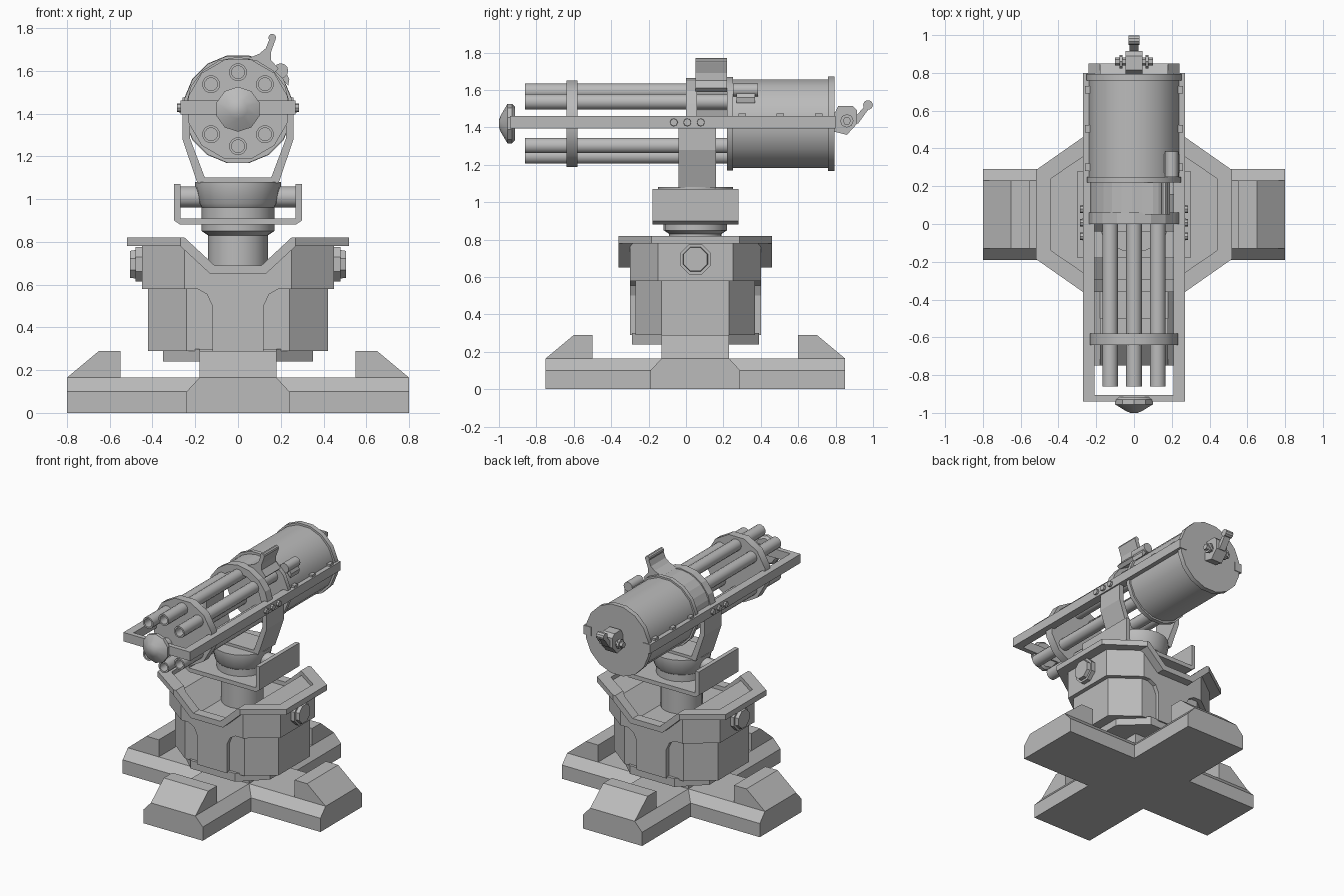
import bpy, bmesh, math
from mathutils import Matrix, Vector

cube = bpy.data.objects.get("Cube")
if cube:
    bpy.data.objects.remove(cube)

grey = bpy.data.materials.new("plain grey")
grey.use_nodes = True
grey.diffuse_color = (0.5, 0.5, 0.5, 1)
grey.node_tree.nodes["Principled BSDF"].inputs["Base Color"].default_value = (0.5, 0.5, 0.5, 1)

CY = 0.05   # centre of the stand along y
GZ = 1.42   # height of the gun axis


def finish(name, bm, smooth=False):
    bmesh.ops.recalc_face_normals(bm, faces=bm.faces)
    mesh = bpy.data.meshes.new(name)
    bm.to_mesh(mesh)
    bm.free()
    mesh.materials.append(grey)
    if smooth:
        mesh.shade_smooth()
        mesh.set_sharp_from_angle(angle=math.radians(35))
    else:
        mesh.shade_flat()
    ob = bpy.data.objects.new(name, mesh)
    bpy.context.collection.objects.link(ob)
    return ob


def place(axis, u, v, t):
    return Vector({"x": (t, u, v), "y": (u, t, v), "z": (u, v, t)}[axis])


def prism(name, pts, axis, a, b):
    """Extrude a closed outline along an axis from a to b."""
    bm = bmesh.new()
    lo = [bm.verts.new(place(axis, u, v, a)) for u, v in pts]
    hi = [bm.verts.new(place(axis, u, v, b)) for u, v in pts]
    bm.faces.new(lo)
    bm.faces.new(hi[::-1])
    n = len(pts)
    for i in range(n):
        bm.faces.new((lo[i], lo[(i + 1) % n], hi[(i + 1) % n], hi[i]))
    return finish(name, bm)


def lathe(name, axis, u, v, profile, n=12, turn=0.0, smooth=True):
    """Revolve (position, radius) pairs around an axis through u, v."""
    bm = bmesh.new()
    rings = []
    for t, r in profile:
        angles = [turn + math.tau * i / n for i in range(n)]
        rings.append([bm.verts.new(place(axis, u + r * math.cos(a), v + r * math.sin(a), t)) for a in angles])
    for p, q in zip(rings, rings[1:]):
        for i in range(n):
            bm.faces.new((p[i], p[(i + 1) % n], q[(i + 1) % n], q[i]))
    bm.faces.new(rings[0])
    bm.faces.new(rings[-1][::-1])
    return finish(name, bm, smooth)


def box(name, x, y, z):
    return prism(name, [(x[0], y[0]), (x[1], y[0]), (x[1], y[1]), (x[0], y[1])], "z", *z)


def mirrored(half):
    """Close an outline by mirroring its right half across u = 0."""
    return half + [(-u, v) for u, v in reversed(half)]


def octagon(x, y, cx, cy):
    half = [(cx, CY - y), (x, CY - cy), (x, CY + cy), (cx, CY + y)]
    return mirrored(half)


def cut(ob, tool, operation):
    mod = ob.modifiers.new("cut", "BOOLEAN")
    mod.operation, mod.solver, mod.object = operation, "EXACT", tool
    deps = bpy.context.evaluated_depsgraph_get()
    mesh = bpy.data.meshes.new_from_object(ob.evaluated_get(deps))
    ob.modifiers.clear()
    ob.data = mesh
    bpy.data.objects.remove(tool)


# Crossed feet with raised pads
foot_section = mirrored([(0.24, 0), (0.24, 0.1), (0.18, 0.165)])
pad_side = [(0.55, 0.15), (0.55, 0.29), (0.65, 0.29), (0.8, 0.165), (0.8, 0.15)]
for k, side in enumerate(("left", "back", "right", "front")):
    spin = Matrix.Translation((0, CY, 0)) @ Matrix.Rotation(k * math.pi / 2, 4, "Z")
    prism(side + "_foot", foot_section, "x", 0, 0.8).data.transform(spin)
    prism(side + "_foot_pad", pad_side, "y", -0.18, 0.18).data.transform(spin)

# Pedestal
box("pedestal_core", (-0.18, 0.18), (CY - 0.18, CY + 0.18), (0.1, 0.26))
prism("pedestal_skirt", octagon(0.35, 0.34, 0.18, 0.18), "z", 0.24, 0.3)
prism("lower_body", octagon(0.42, 0.32, 0.24, 0.18), "z", 0.29, 0.59)
prism("body_panel", mirrored([(0.12, 0.29), (0.12, 0.5), (0.145, 0.555), (0.19, 0.58), (0.25, 0.58), (0.25, 0.6)]),
      "y", CY - 0.35, CY + 0.35)

# Upper body with a trough running front to back
upper = prism("upper_body", octagon(0.45, 0.35, 0.25, 0.2), "z", 0.58, 0.9)
trough = mirrored([(0.6, 0.5), (0.6, 0.79), (0.26, 0.79), (0.12, 0.66)])
cut(upper, prism("tool", trough, "y", -1, 1), "INTERSECT")

# Bent rim around the upper body
sheet = [(0.6, 0.78), (0.6, 0.82), (0.25, 0.82), (0.11, 0.69),
         (-0.11, 0.69), (-0.25, 0.82), (-0.6, 0.82), (-0.6, 0.78),
         (-0.27, 0.78), (-0.13, 0.65), (0.13, 0.65), (0.27, 0.78)]
rim = prism("body_rim", sheet, "y", -1, 1)
cut(rim, prism("tool", octagon(0.52, 0.41, 0.27, 0.235), "z", 0.4, 1), "INTERSECT")
cut(rim, prism("tool", octagon(0.44, 0.34, 0.22, 0.19), "z", 0.4, 1), "DIFFERENCE")

# Side caps on the body
for s, side in ((1, "left"), (-1, "right")):
    lathe(side + "_body_cap", "x", CY, 0.695,
          [(s * 0.44, 0.088), (s * 0.48, 0.088), (s * 0.48, 0.072), (s * 0.505, 0.068)],
          8, math.pi / 8, False)

# Neck and swivel collar
lathe("neck", "z", 0, CY,
      [(0.64, 0.14), (0.83, 0.14), (0.85, 0.17), (0.96, 0.17), (0.98, 0.185), (1.06, 0.2), (1.08, 0.2)], 20)
cradle = mirrored([(0.27, 0.88), (0.3, 0.9), (0.3, 1.07), (0.27, 1.07), (0.27, 0.91)])
prism("cradle", cradle, "y", CY - 0.23, CY + 0.23)
for s, side in ((1, "left"), (-1, "right")):
    lathe(side + "_collar_pin", "x", CY, 1.01, [(s * 0.15, 0.05), (s * 0.28, 0.05)], 12)

# Yoke holding the gun
yoke = mirrored([(0.19, 1.075), (0.26, 1.28), (0.26, 1.45), (0.225, 1.45), (0.225, 1.285), (0.155, 1.1)])
prism("yoke", yoke, "y", -0.04, 0.16)

# Side rails, bolts and clips
for s, side in ((1, "left"), (-1, "right")):
    box(side + "_rail", sorted((s * 0.21, s * 0.27)), (-0.94, 0.8), (1.395, 1.46))
    for i in range(3):
        lathe(f"{side}_rail_bolt_{i}", "x", -0.065 + 0.072 * i, 1.427, [(s * 0.26, 0.022), (s * 0.285, 0.02)], 8)
        y = 0.3 + 0.205 * i
        box(f"{side}_rail_clip_{i}", sorted((s * 0.225, s * 0.26)), (y - 0.02, y + 0.02), (1.45, 1.475))
box("front_crossbar", (-0.22, 0.22), (-0.94, -0.905), (1.395, 1.46))
lathe("nose_cone", "y", 0, GZ, [(-0.915, 0.09), (-0.93, 0.105), (-0.955, 0.105), (-0.99, 0.045), (-1.0, 0.02)],
      10, math.pi / 2)

# Hollow barrels
for i, (x, z) in enumerate([(0, 0.173), (0, -0.173), (0.126, 0.117), (-0.126, 0.117), (0.126, -0.117), (-0.126, -0.117)]):
    lathe(f"barrel_{i}", "y", x, GZ + z, [(0.25, 0.042), (-0.86, 0.042), (-0.86, 0.03), (-0.74, 0.03)], 14)
lathe("barrel_clamp", "y", 0, GZ, [(-0.64, 0.24), (-0.58, 0.24)], 12, math.pi / 12)

# Rear housing with raised rims
lathe("housing", "y", 0, GZ,
      [(0.22, 0.255), (0.25, 0.255), (0.25, 0.242), (0.76, 0.242), (0.76, 0.257), (0.795, 0.257)],
      16, math.pi / 16)


def arc_shell(name, inner, outer, start, end, a, b, n=8):
    angles = [math.radians(start + (end - start) * i / n) for i in range(n + 1)]
    pts = [(outer * math.cos(t), GZ + outer * math.sin(t)) for t in angles]
    pts += [(inner * math.cos(t), GZ + inner * math.sin(t)) for t in reversed(angles)]
    return prism(name, pts, "y", a, b)


# Arched clamp over the barrels and a partial cover behind it
arc_shell("barrel_arch", 0.19, 0.245, 5, 175, 0.0, 0.06)
arc_shell("barrel_cover", 0.215, 0.235, 65, 175, 0.05, 0.23)

# Sight fin with a rolled tip
fin = [(0.04, 1.655), (0.1, 1.68), (0.13, 1.705), (0.15, 1.755), (0.17, 1.765),
       (0.175, 1.745), (0.155, 1.69), (0.155, 1.65), (0.19, 1.61), (0.17, 1.59), (0.1, 1.63)]
prism("sight_fin", fin, "y", 0.05, 0.22)
lathe("sight_tip", "y", 0.16, 1.755, [(0.05, 0.018), (0.22, 0.018)], 10)

# Small scope on the upper left of the housing
lathe("scope", "y", 0.2, 1.6, [(0.25, 0.035), (0.385, 0.035)], 12)
prism("scope_mount", [(0.14, 1.59), (0.2, 1.57), (0.235, 1.53), (0.24, 1.56), (0.21, 1.62)], "y", 0.27, 0.37)

# Rear control block, cross pin and lever
block = [(0.78, 1.38), (0.86, 1.36), (0.915, 1.42), (0.915, 1.49), (0.89, 1.515), (0.815, 1.515), (0.78, 1.45)]
prism("control_block", block, "x", -0.045, 0.045)
lathe("control_pin", "x", 0.86, 1.435, [(-0.1, 0.022), (0.1, 0.022)], 6)
for x in (-0.07, 0.07):
    lathe("control_washer", "x", 0.86, 1.435, [(x - 0.008, 0.036), (x + 0.008, 0.036)], 8)
prism("lever", [(0.9, 1.42), (0.92, 1.42), (0.985, 1.51), (0.965, 1.525), (0.9, 1.45)], "x", -0.025, 0.025)
lathe("lever_grip", "x", 0.973, 1.52, [(-0.03, 0.026), (0.03, 0.026)], 10)
